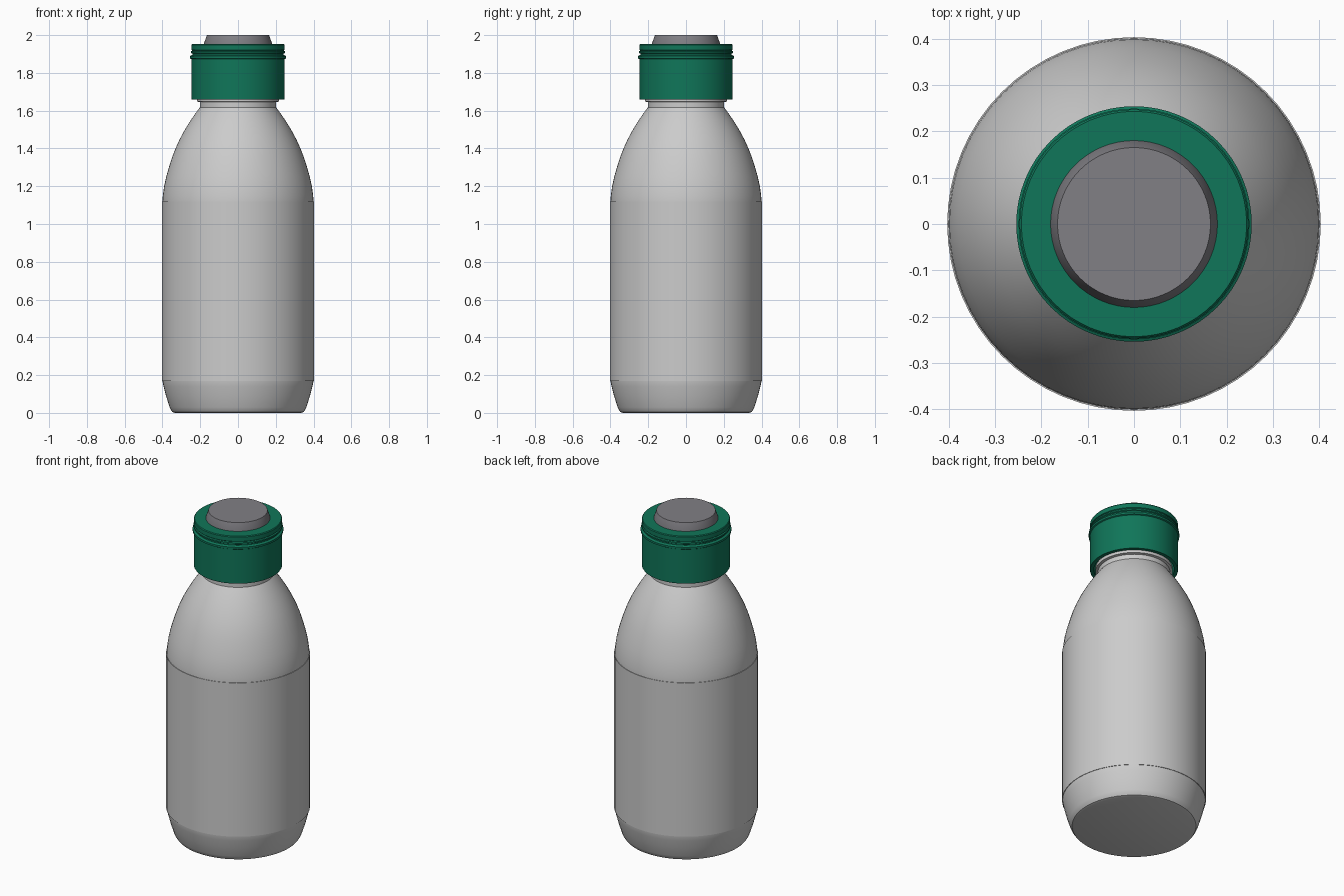
import bpy, math

if "Cube" in bpy.data.objects:
    bpy.data.objects.remove(bpy.data.objects["Cube"])

SEG = 64


def material(name, rgb):
    m = bpy.data.materials.new(name)
    m.diffuse_color = (*rgb, 1)
    m.use_nodes = True
    m.node_tree.nodes["Principled BSDF"].inputs["Base Color"].default_value = m.diffuse_color
    return m


glass = material("light grey", (0.60, 0.60, 0.60))
green = material("green", (0.005, 0.18, 0.10))
grey = material("stopper grey", (0.22, 0.215, 0.235))


def lathe(name, profile, mat, angle=25):
    """Spin (radius, z) points about z; a radius of 0 closes an end."""
    verts, rings, faces = [], [], []
    for r, z in profile:
        n = SEG if r > 0 else 1
        rings.append(list(range(len(verts), len(verts) + n)))
        verts += [(r * math.cos(2 * math.pi * i / SEG),
                   r * math.sin(2 * math.pi * i / SEG), z) for i in range(n)]
    for a, b in zip(rings, rings[1:]):
        for i in range(SEG):
            j = (i + 1) % SEG
            if len(a) == 1:
                faces.append((a[0], b[j], b[i]))
            elif len(b) == 1:
                faces.append((a[i], a[j], b[0]))
            else:
                faces.append((a[i], a[j], b[j], b[i]))
    mesh = bpy.data.meshes.new(name)
    mesh.from_pydata(verts, [], faces)
    mesh.materials.append(mat)
    ob = bpy.data.objects.new(name, mesh)
    bpy.context.collection.objects.link(ob)
    bpy.ops.object.select_all(action='DESELECT')
    ob.select_set(True)
    bpy.context.view_layer.objects.active = ob
    bpy.ops.object.shade_smooth_by_angle(angle=math.radians(angle))
    return ob


# Bottle: flat base, tapered foot, straight body, curved shoulder, neck collar
lathe("bottle", [
    (0, 0), (0.335, 0), (0.347, 0.004), (0.355, 0.015), (0.362, 0.03),
    (0.381, 0.09), (0.394, 0.14), (0.40, 0.17), (0.40, 1.12),
    (0.398, 1.15), (0.391, 1.20), (0.380, 1.25), (0.366, 1.30),
    (0.350, 1.35), (0.331, 1.40), (0.308, 1.45), (0.281, 1.50),
    (0.250, 1.55), (0.215, 1.60), (0.202, 1.617), (0.202, 1.645),
    (0.217, 1.648), (0.217, 1.668), (0.20, 1.675), (0.20, 1.90), (0, 1.90)], glass)

# Label: thin sleeve around the straight body
lathe("label", [
    (0.40, 0.17), (0.403, 0.17), (0.403, 1.12), (0.40, 1.12)], glass)

# Cap: hollow skirt with a raised bead and a groove below the top rim
lathe("cap", [
    (0, 1.91), (0.225, 1.91), (0.225, 1.66), (0.245, 1.66), (0.247, 1.663),
    (0.247, 1.873), (0.254, 1.877), (0.254, 1.889), (0.247, 1.893),
    (0.242, 1.896), (0.242, 1.902), (0.249, 1.906), (0.249, 1.914),
    (0.242, 1.918), (0.247, 1.922), (0.247, 1.948), (0.243, 1.953),
    (0, 1.953)], green)

# Stopper: tapered plug on top of the cap
lathe("stopper", [
    (0, 1.95), (0.18, 1.95), (0.18, 1.956), (0.165, 2.0), (0, 2.0)], grey)
